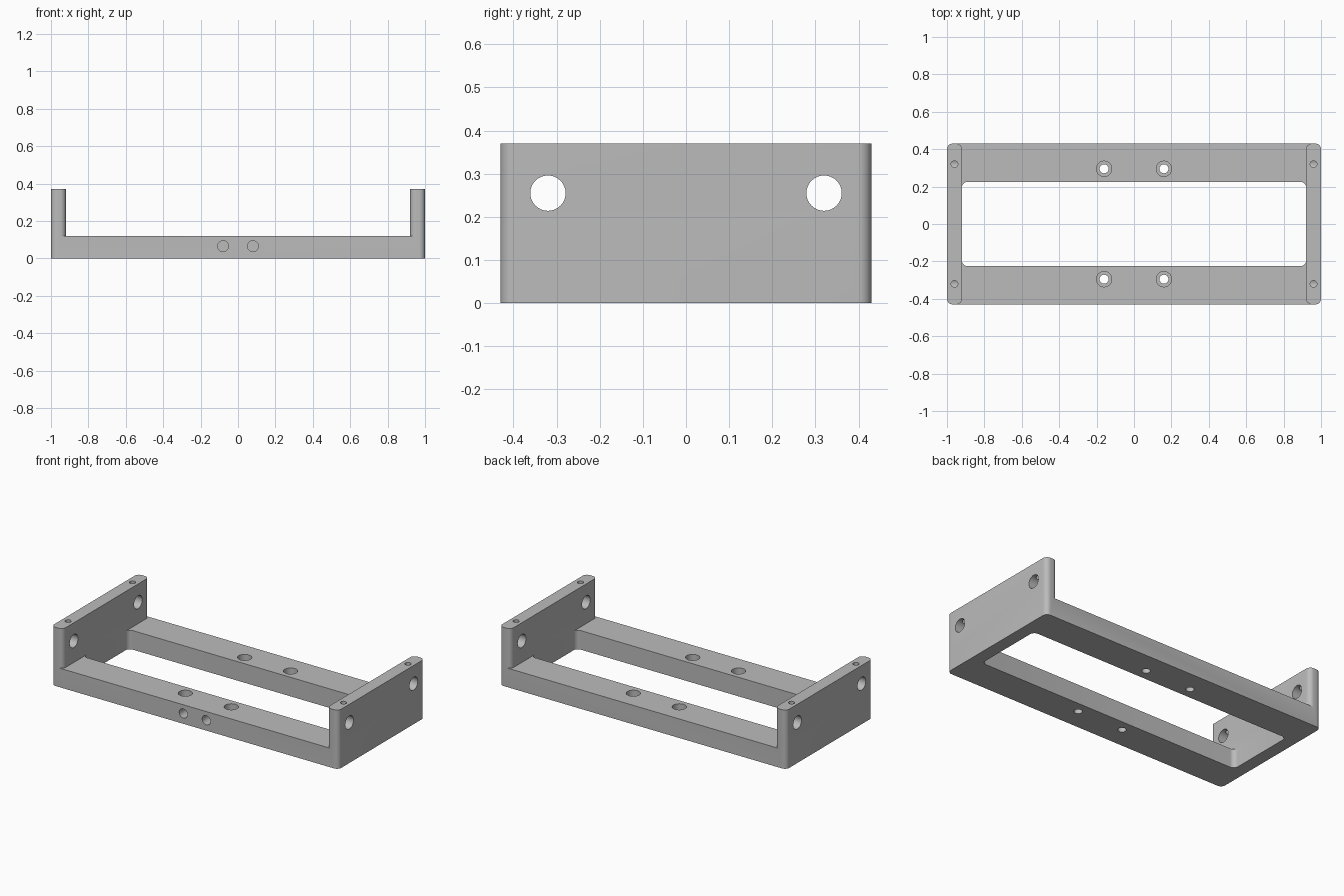
import bpy
import bmesh
from math import cos, sin, pi
from mathutils import Matrix, Vector

cube = bpy.data.objects.get("Cube")
if cube:
    bpy.data.objects.remove(cube, do_unlink=True)

# Overall sizes
HALF_X, HALF_Y = 1.0, 0.43
BASE_H, TOTAL_H = 0.12, 0.37
WALL, ROUND = 0.08, 0.03

grey = bpy.data.materials.new("plain grey")
grey.use_nodes = True
COLOUR = (0.5, 0.5, 0.5, 1)
grey.diffuse_color = COLOUR
grey.node_tree.nodes["Principled BSDF"].inputs["Base Color"].default_value = COLOUR


def make_object(name, bm):
    bmesh.ops.recalc_face_normals(bm, faces=bm.faces)
    mesh = bpy.data.meshes.new(name)
    bm.to_mesh(mesh)
    bm.free()
    mesh.materials.append(grey)
    obj = bpy.data.objects.new(name, mesh)
    bpy.context.collection.objects.link(obj)
    return obj


def rounded_block(name, x, hx, hy, z0, z1, r=ROUND, steps=8):
    """Upright block with rounded vertical corners."""
    bm = bmesh.new()
    ring = []
    for q, (sx, sy) in enumerate([(1, 1), (-1, 1), (-1, -1), (1, -1)]):
        for i in range(steps + 1):
            a = (q + i / steps) * pi / 2
            ring.append(bm.verts.new((x + sx * (hx - r) + r * cos(a),
                                      sy * (hy - r) + r * sin(a), z0)))
    face = bm.faces.new(ring)
    grown = bmesh.ops.extrude_face_region(bm, geom=[face])["geom"]
    tops = [v for v in grown if isinstance(v, bmesh.types.BMVert)]
    bmesh.ops.translate(bm, verts=tops, vec=(0, 0, z1 - z0))
    return make_object(name, bm)


def drill(name, start, end, radius):
    """Cylinder between two points, used as a cutter."""
    start, end = Vector(start), Vector(end)
    axis = end - start
    turn = axis.to_track_quat('Z', 'Y').to_matrix().to_4x4()
    bm = bmesh.new()
    bmesh.ops.create_cone(bm, cap_ends=True, segments=32, radius1=radius,
                          radius2=radius, depth=axis.length,
                          matrix=Matrix.Translation((start + end) / 2) @ turn)
    return make_object(name, bm)


def combine(target, tool, operation):
    """Apply a boolean and discard the tool."""
    tool.hide_render = True
    mod = target.modifiers.new("combine", 'BOOLEAN')
    mod.operation, mod.solver, mod.object = operation, 'EXACT', tool
    bpy.context.view_layer.objects.active = target
    bpy.ops.object.modifier_apply(modifier=mod.name)
    bpy.data.objects.remove(tool, do_unlink=True)


# Base frame with its rounded window
bracket = rounded_block("bracket_frame", 0, HALF_X, HALF_Y, 0, BASE_H)
combine(bracket, rounded_block("window_cutter", 0, HALF_X - WALL, 0.225, -0.1, 0.3),
        'DIFFERENCE')

# Upright end plates
for side in (-1, 1):
    plate = rounded_block("end_plate", side * (HALF_X - WALL / 2), WALL / 2,
                          HALF_Y, BASE_H, TOTAL_H)
    combine(bracket, plate, 'UNION')

for sx in (-1, 1):
    for sy in (-1, 1):
        # Counterbored rail holes
        x, y = sx * 0.16, sy * 0.295
        combine(bracket, drill("screw_hole", (x, y, -0.1), (x, y, 0.2), 0.024), 'DIFFERENCE')
        combine(bracket, drill("counterbore", (x, y, 0.05), (x, y, 0.2), 0.041), 'DIFFERENCE')
        # End plate cross holes and the small set screw holes above them
        x, y = sx * (HALF_X - WALL / 2), sy * 0.32
        combine(bracket, drill("cross_hole", (x - 0.1, y, 0.255), (x + 0.1, y, 0.255), 0.041),
                'DIFFERENCE')
        combine(bracket, drill("set_screw_hole", (x, y, 0.255), (x, y, 0.45), 0.018),
                'DIFFERENCE')
    # Blind holes in the front rail
    combine(bracket, drill("front_hole", (sx * 0.08, -0.5, 0.065),
                           (sx * 0.08, -0.31, 0.065), 0.029), 'DIFFERENCE')

# Tidy seams and shade
bm = bmesh.new()
bm.from_mesh(bracket.data)
bmesh.ops.remove_doubles(bm, verts=bm.verts, dist=0.0001)
bmesh.ops.dissolve_limit(bm, angle_limit=0.01, verts=bm.verts, edges=bm.edges)
bm.to_mesh(bracket.data)
bm.free()
bpy.ops.object.select_all(action='DESELECT')
bracket.select_set(True)
bpy.context.view_layer.objects.active = bracket
bpy.ops.object.shade_smooth_by_angle(angle=pi / 6)
